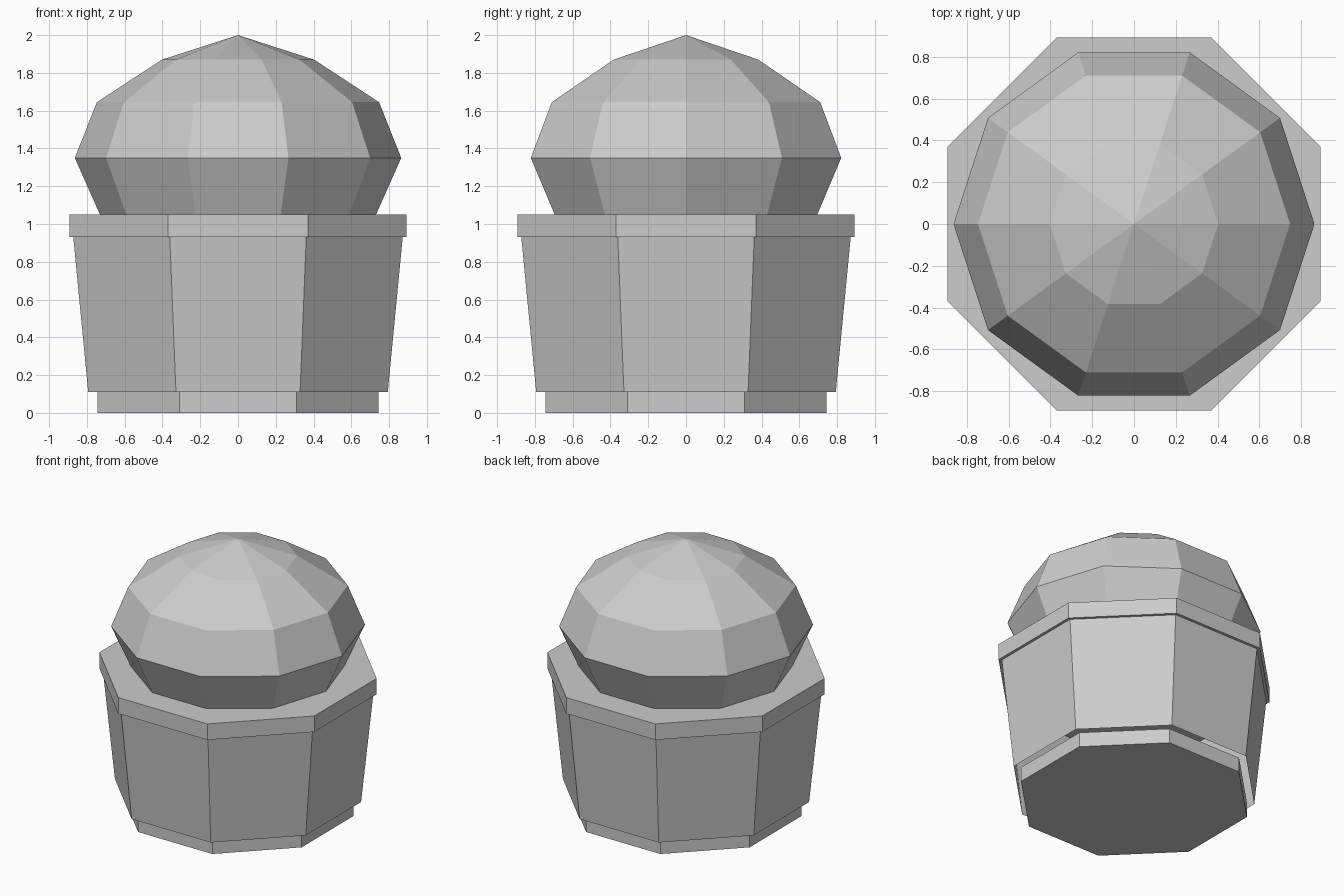
import bpy, bmesh, math

if "Cube" in bpy.data.objects:
    bpy.data.objects.remove(bpy.data.objects["Cube"])

grey = bpy.data.materials.new("light_grey")
grey.diffuse_color = (0.604, 0.604, 0.604, 1)
grey.use_nodes = True
grey.node_tree.nodes["Principled BSDF"].inputs["Base Color"].default_value = grey.diffuse_color


def lathe(name, sides, profile, turn=0.0, bottom=True, top=True):
    """Flat-sided solid from (radius, height) rings; radius 0 makes a tip."""
    bm = bmesh.new()
    rings = []
    for r, z in profile:
        if r == 0:
            rings.append([bm.verts.new((0, 0, z))] * sides)
            continue
        angles = [turn + 2 * math.pi * i / sides for i in range(sides)]
        rings.append([bm.verts.new((r * math.cos(a), r * math.sin(a), z)) for a in angles])
    for low, high in zip(rings, rings[1:]):
        for i in range(sides):
            j = (i + 1) % sides
            corners = [low[i], low[j], high[j], high[i]]
            bm.faces.new(list(dict.fromkeys(corners)))
    if bottom:
        bm.faces.new(rings[0][::-1])
    if top and profile[-1][0] > 0:
        bm.faces.new(rings[-1])
    mesh = bpy.data.meshes.new(name)
    bm.to_mesh(mesh)
    bm.free()
    mesh.materials.append(grey)
    obj = bpy.data.objects.new(name, mesh)
    bpy.context.collection.objects.link(obj)
    return obj


def octagon(name, profile, **caps):
    """Octagonal part sized by the distance to its flat sides."""
    k = 1 / math.cos(math.pi / 8)
    return lathe(name, 8, [(r * k, z) for r, z in profile], math.pi / 8, **caps)


# Foot, tapered open-ended body and overhanging rim
octagon("foot", [(0.745, 0.0), (0.745, 0.11)])
octagon("body", [(0.793, 0.11), (0.872, 0.93)], bottom=False, top=False)
octagon("rim", [(0.893, 0.93), (0.893, 1.05)])

# Ten-sided faceted dome, its lower edge sunk into the rim
lathe("dome", 10, [(0.722, 1.03), (0.864, 1.35), (0.747, 1.645), (0.403, 1.87), (0, 2.0)])
